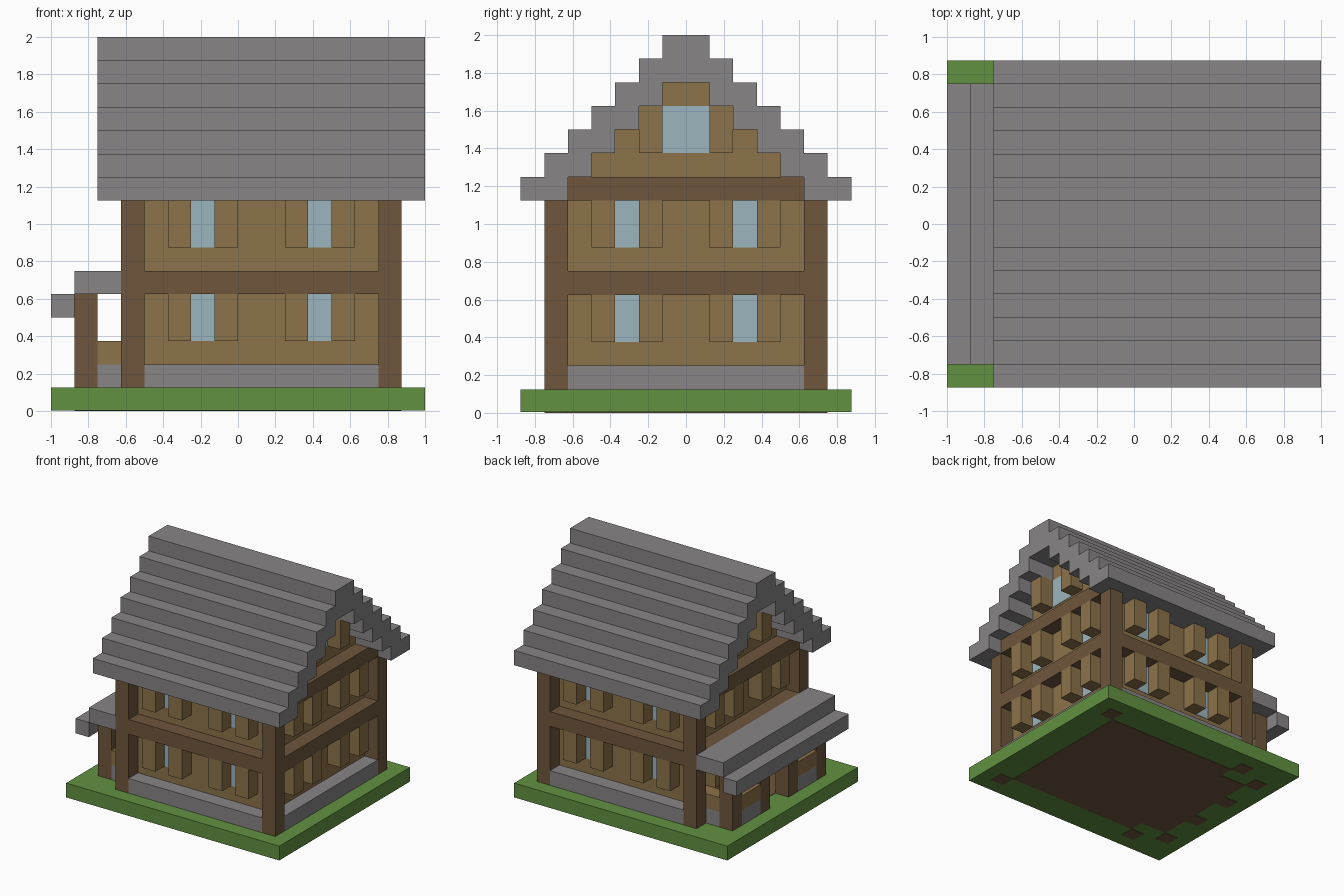
import bpy
import bmesh

U = 0.125  # one building block

cube = bpy.data.objects.get("Cube")
if cube:
    bpy.data.objects.remove(cube, do_unlink=True)


def material(name, rgb):
    lin = [((c / 255 + 0.055) / 1.055) ** 2.4 for c in rgb]
    m = bpy.data.materials.new(name)
    m.use_nodes = True
    m.diffuse_color = (*lin, 1)
    bsdf = m.node_tree.nodes["Principled BSDF"]
    bsdf.inputs["Base Color"].default_value = (*lin, 1)
    bsdf.inputs["Roughness"].default_value = 0.9
    return m


STONE = material("grey stone", (136, 133, 134))
GRASS = material("grass green", (97, 145, 64))
TIMBER = material("dark timber", (110, 86, 60))
PLANK = material("tan plank", (140, 115, 74))
GLASS = material("pale blue glass", (156, 181, 189))


def build(name, mat, boxes):
    """One object from boxes given as (x0, x1, y0, y1, z0, z1) in blocks."""
    bm = bmesh.new()
    for x0, x1, y0, y1, z0, z1 in boxes:
        vs = bmesh.ops.create_cube(bm, size=1)["verts"]
        for v in vs:
            v.co.x = (x1 if v.co.x > 0 else x0) * U
            v.co.y = (y1 if v.co.y > 0 else y0) * U
            v.co.z = (z1 if v.co.z > 0 else z0) * U
    mesh = bpy.data.meshes.new(name)
    bm.to_mesh(mesh)
    bm.free()
    mesh.materials.append(mat)
    ob = bpy.data.objects.new(name, mesh)
    bpy.context.collection.objects.link(ob)


def mirror_y(boxes):
    return boxes + [(a, b, -d, -c, e, f) for a, b, c, d, e, f in boxes]


def on_side(side, s0, s1, z0, z1, depth=1):
    """Box standing out from one wall of the house, s0..s1 along the wall."""
    return {
        "front": (s0, s1, -5 - depth, -5, z0, z1),
        "back": (s0, s1, 5, 5 + depth, z0, z1),
        "left": (6, 6 + depth, s0, s1, z0, z1),
        "right": (-4 - depth, -4, s0, s1, z0, z1),
    }[side]


LONG, ENDS = ("front", "back"), ("left", "right")
EPS = 0.03

# Ground slab, with the timber floor showing underneath
build("ground", GRASS, [(-8, 8, -7, 7, EPS, 1)])
build("floor", TIMBER, [(-4, 6, -5, 5, 0, 1), (-6, -4, -4, 4, 0, 1 + EPS)])

# House body and stepped gable
build("walls", PLANK, [(-4, 6, -5, 5, 1, 10)])
build("gable", PLANK, [(-4, 6, i - 4, 4 - i, 10 + i, 11 + i) for i in range(4)])
build("corner_posts", TIMBER,
      mirror_y([(x, x + 1, 5, 6, 0, 9) for x in (-5, 6)]))
build("foundation", STONE,
      [on_side(s, -4, 6, 1, 2) for s in LONG] + [on_side("left", -5, 5, 1, 2)])
build("beams", TIMBER,
      [on_side(s, -4, 6, 5, 6) for s in LONG]
      + [on_side(s, -5, 5, z, z + 1) for s in ENDS for z in (5, 9)])

# Windows: a pane between two projecting shutters
panes, shutters = [], []


def window(side, s, z, width=1):
    panes.append(on_side(side, s, s + width, z, z + 2, EPS))
    for t in (s - 1, s + width):
        shutters.append(on_side(side, t, t + 1, z, z + 2))


for z in (3, 7):
    for side in LONG:
        window(side, -2, z)
        window(side, 3, z)
    for side in ENDS:
        window(side, -3, z)
        window(side, 2, z)
for side in ENDS:
    window(side, -1, 11, 2)
build("window_panes", GLASS, panes)
build("shutters", PLANK, shutters)
build("door", TIMBER, [on_side("right", -1, 1, 1, 4, EPS)])

# Stepped roof with overhanging ends
build("roof", STONE,
      mirror_y([(-6, 8, 5 - i, 7 - i, 9 + i, 10 + i) for i in range(6)])
      + [(-6, 8, -1, 1, 15, 16)])

# Porch
build("porch_posts", TIMBER,
      mirror_y([(-7, -6, y, y + 1, 0, 5) for y in (1, 4)]))
for name, mat, z in (("porch_wall_base", STONE, 1), ("porch_wall_top", PLANK, 2)):
    build(name, mat, mirror_y([(-7, -6, 2, 4, z, z + 1),
                               (-6, -4, 4, 5, z, z + 1)]))
build("porch_roof", STONE, [(-7, -5, -6, 6, 5, 6), (-8, -7, -6, 6, 4, 5)])
